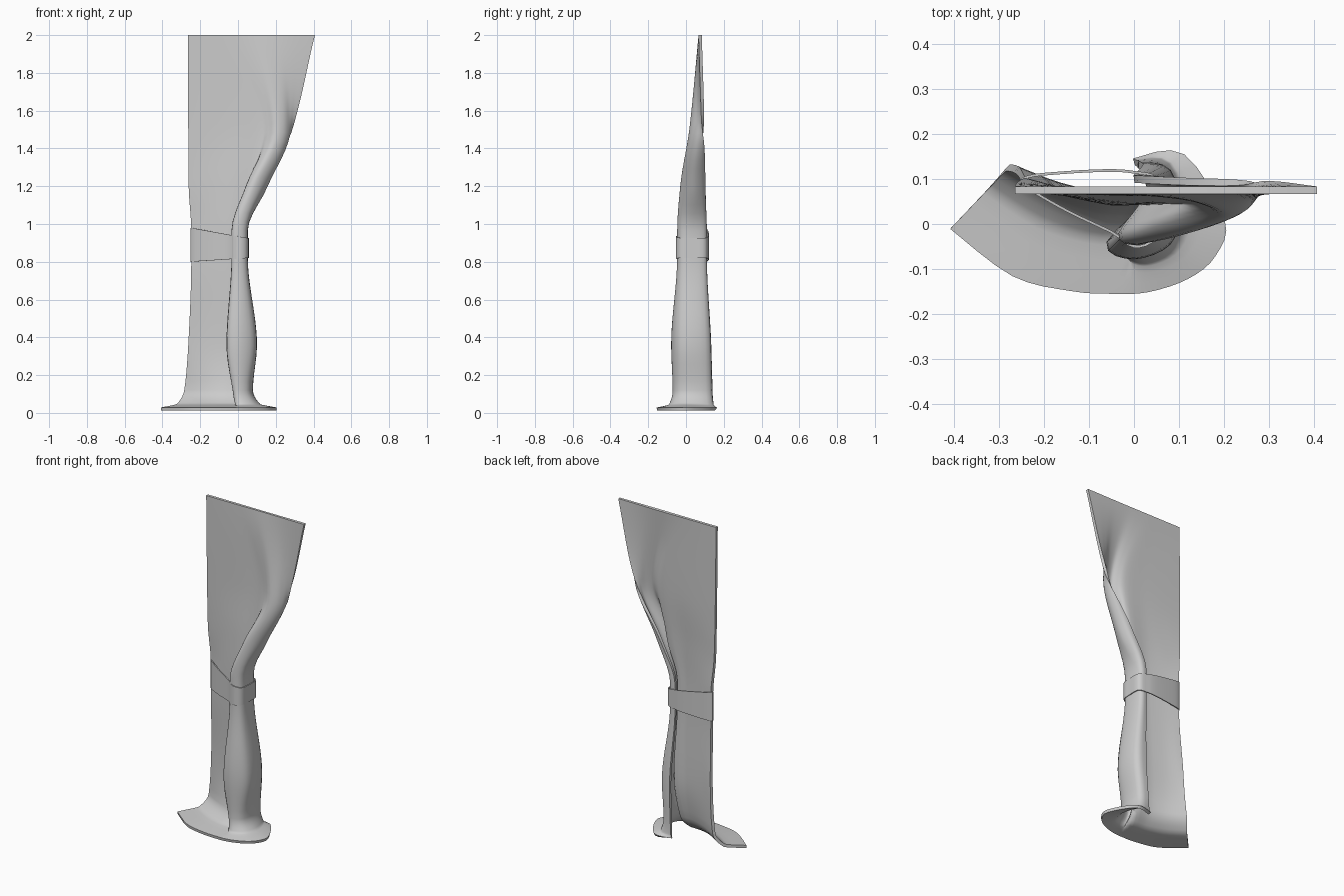
import bpy
from mathutils import Vector

if "Cube" in bpy.data.objects:
    bpy.data.objects.remove(bpy.data.objects["Cube"])


def catmull(p, n, closed=False):
    """Smooth 2D/3D points, n steps per span."""
    out, m = [], len(p)
    pick = (lambda i: p[i % m]) if closed else (lambda i: p[max(0, min(m - 1, i))])
    for i in range(m if closed else m - 1):
        a, b, c, d = (Vector(pick(i + k)) for k in (-1, 0, 1, 2))
        for s in range(n):
            t = s / n
            out.append(0.5 * (2 * b + (c - a) * t + (2 * a - 5 * b + 4 * c - d) * t * t
                              + (3 * b - a - 3 * c + d) * t ** 3))
    if not closed:
        out.append(Vector(p[-1]))
    return out


def pchip(zs, vs, z):
    """Interpolation over uneven heights without overshoot."""
    n = len(zs)
    sl = [(vs[i + 1] - vs[i]) / (zs[i + 1] - zs[i]) for i in range(n - 1)]
    m = [sl[0]] + [0 if sl[i - 1] * sl[i] <= 0 else 2 * sl[i - 1] * sl[i] / (sl[i - 1] + sl[i])
                   for i in range(1, n - 1)] + [sl[-1]]
    i = max(k for k in range(n - 1) if k == 0 or zs[k] <= z)
    h = zs[i + 1] - zs[i]
    t = (z - zs[i]) / h
    return ((2 * t**3 - 3 * t**2 + 1) * vs[i] + (t**3 - 2 * t**2 + t) * h * m[i]
            + (3 * t**2 - 2 * t**3) * vs[i + 1] + (t**3 - t**2) * h * m[i + 1])


def sheet(name, rows, thickness, offset, closed=False):
    """Skin rows of points, then give the cloth thickness."""
    n = len(rows[0])
    verts = [tuple(v) for r in rows for v in r]
    faces = [(j * n + i, j * n + (i + 1) % n, (j + 1) * n + (i + 1) % n, (j + 1) * n + i)
             for j in range(len(rows) - 1) for i in range(n if closed else n - 1)]
    me = bpy.data.meshes.new(name)
    me.from_pydata(verts, [], faces)
    ob = bpy.data.objects.new(name, me)
    bpy.context.collection.objects.link(ob)
    mod = ob.modifiers.new("thickness", 'SOLIDIFY')
    mod.thickness, mod.offset = thickness, offset
    bpy.ops.object.select_all(action='DESELECT')
    ob.select_set(True)
    bpy.context.view_layer.objects.active = ob
    bpy.ops.object.modifier_apply(modifier=mod.name)
    bpy.ops.object.shade_smooth_by_angle(angle=0.9)
    return ob


# Curtain cross-sections: left edge, flat panel, pocket, front fold, rolled back edge
hem = [(-.408, -.01), (-.27, -.115), (-.14, -.148), (-.05, -.154), (.03, -.15),
       (.12, -.12), (.18, -.07), (.2, .01), (.11, .152), (0, .138)]
low = [(-.28, .125), (-.18, .07), (-.08, .035), (.015, .025), (-.02, -.04),
       (0, -.062), (.05, -.04), (.07, .03), (.06, .12), (.01, .132)]
mid = [(-.26, .12), (-.17, .085), (-.06, .06), (.04, .05), (-.053, -.042),
       (0, -.07), (.075, -.04), (.092, .03), (.075, .115), (.02, .125)]
tied = [(-.245, .095), (-.15, .07), (-.05, .05), (.018, .045), (-.026, -.022),
        (0, -.038), (.038, -.02), (.042, .05), (.03, .098), (0, .1)]
upper = [(-.26, .085), (-.15, .07), (-.03, .055), (.085, .05), (.05, .005),
         (.075, -.022), (.12, -.005), (.148, .04), (.13, .085), (.1, .095)]
high = [(-.263, .08), (-.12, .074), (0, .068), (.12, .062), (.165, .045),
        (.2, .026), (.24, .036), (.265, .06), (.275, .08), (.28, .09)]
top = [(-.265 + .672 * i / 9, .075) for i in range(10)]
flare = [tuple(a * .68 + b * .32 for a, b in zip(p, q)) for p, q in zip(low, hem)]

levels = [(.02, hem), (.04, flare), (.12, low), (.36, mid), (.83, tied), (.96, tied),
          (1.2, upper), (1.5, high), (2.0, top)]
zs = [z for z, _ in levels]
cols = [catmull(p, 4) for _, p in levels]
heights = [.02, .025, .03, .035, .04, .05, .065, .08, .1, .12]
heights += [.12 + 1.88 * k / 40 for k in range(1, 41)]
rows = [[(pchip(zs, [c[i].x for c in cols], z), pchip(zs, [c[i].y for c in cols], z), z)
         for i in range(len(cols[0]))] for z in heights]
sheet("curtain", rows, .017, 0)

# Tie band wrapped round the gathered cloth, taller towards the wall side
outline = [(-.242, .085), (-.15, .03), (-.05, -.018), (.0, -.05), (.045, -.032),
           (.053, .03), (.05, .1), (.0, .115), (-.06, .119), (-.16, .114), (-.236, .105)]
loop = catmull(outline, 4, True)
band = []
for k in range(3):
    row = []
    for p in loop:
        w = (.055 - p.x) / .305
        lo, hi = .82 - .02 * w, .925 + .055 * w
        row.append((p.x, p.y, lo + (hi - lo) * k / 2))
    band.append(row)
sheet("tie_band", band, .006, 0, True)
